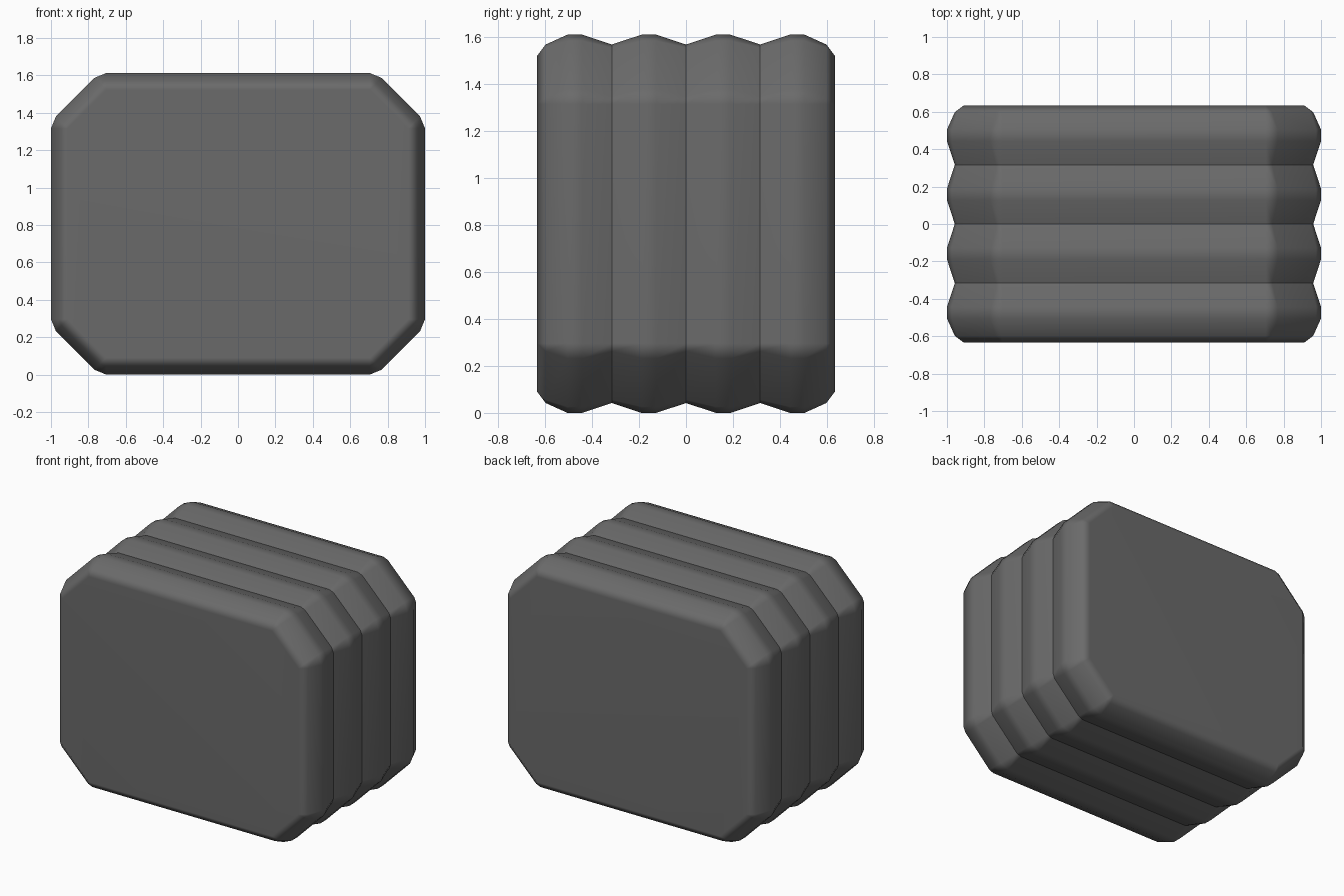
import bpy, bmesh, math

if "Cube" in bpy.data.objects:
    bpy.data.objects.remove(bpy.data.objects["Cube"])

# One flat dark grey
grey = bpy.data.materials.new("dark grey")
grey.diffuse_color = (0.145, 0.145, 0.145, 1)
grey.use_nodes = True
grey.node_tree.nodes["Principled BSDF"].inputs["Base Color"].default_value = grey.diffuse_color

MID_Z, BEVEL, GROOVE, PITCH = 0.806, 0.09, 0.048, 0.316

# Quarter of the inner octagon: corner point and the directions of its two edges
CORNERS = [((0.91, 0.51), (0, 45)), ((0.705, 0.716), (45, 90))]


def section(t):
    """Octagon grown outwards by t, with chamfered corners."""
    pts = set()
    for (x, z), angles in CORNERS:
        for a in angles:
            px = x + t * math.cos(math.radians(a))
            pz = z + t * math.sin(math.radians(a))
            pts |= {(sx * px, sz * pz) for sx in (-1, 1) for sz in (-1, 1)}
    return sorted(pts, key=lambda p: math.atan2(p[1], p[0]))


# Profile along y: (position, outward growth) from the middle groove to the end
half = [(0, GROOVE)]
for i in range(2):
    c = PITCH * (i + 0.5)
    half += [(c - 0.031, BEVEL), (c + 0.031, BEVEL)]
    if i == 0:
        half.append((PITCH, GROOVE))
half += [(0.598, GROOVE), (0.634, 1e-6)]
profile = [(-y, t) for y, t in reversed(half[1:])] + half

# Ribbed body lofted through the sections
bm = bmesh.new()
rings = [[bm.verts.new((x, y, z + MID_Z)) for x, z in section(t)] for y, t in profile]
n = len(rings[0])
for a, b in zip(rings, rings[1:]):
    for i in range(n):
        j = (i + 1) % n
        bm.faces.new((a[i], a[j], b[j], b[i]))
bm.faces.new(rings[0])
bm.faces.new(rings[-1])
bmesh.ops.remove_doubles(bm, verts=bm.verts, dist=0.0005)
bmesh.ops.recalc_face_normals(bm, faces=bm.faces)

# Smooth everywhere except along the three grooves
for f in bm.faces:
    f.smooth = True
for e in bm.edges:
    y0, y1 = (v.co.y for v in e.verts)
    if abs(y0 - y1) < 1e-4 and min(abs(abs(y0) - g) for g in (0, PITCH)) < 1e-3:
        e.smooth = False

mesh = bpy.data.meshes.new("ribbed_block")
bm.to_mesh(mesh)
bm.free()
mesh.materials.append(grey)
body = bpy.data.objects.new("ribbed_block", mesh)
bpy.context.collection.objects.link(body)
wn = body.modifiers.new("weighted normals", 'WEIGHTED_NORMAL')
wn.keep_sharp = True
